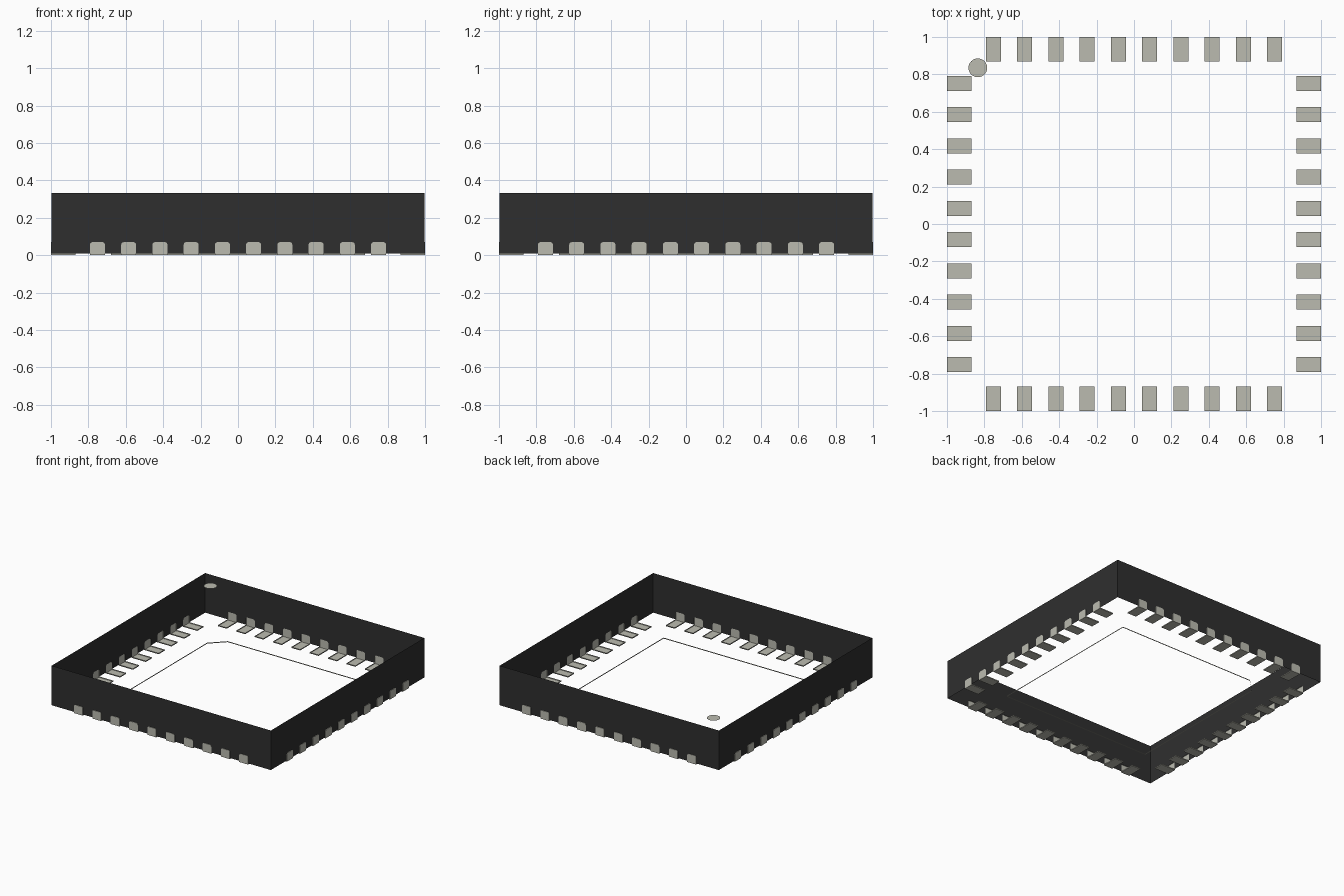
import bpy, math
from mathutils import Matrix, Vector

if "Cube" in bpy.data.objects:
    bpy.data.objects.remove(bpy.data.objects["Cube"], do_unlink=True)

PINS, PITCH = 10, 0.167          # contacts per side
HALF, LENGTH = 0.04, 0.131       # contact half width and depth
TAB_H, ROUND = 0.07, 0.014       # contact end face height and corner radius
WALL, BASE, TOP = 0.996, 0.008, 0.333
PAD, CHAMFER = 0.68, 0.11


def material(name, color):
    m = bpy.data.materials.new(name)
    m.use_nodes = True
    m.diffuse_color = (*color, 1)
    m.node_tree.nodes["Principled BSDF"].inputs["Base Color"].default_value = (*color, 1)
    return m


black = material("black_plastic", (0.028, 0.028, 0.028))
metal = material("grey_metal", (0.5, 0.5, 0.435))


def add_object(name, polygons, mat, turn=0):
    """Make a mesh from a list of polygons, turned in quarter steps about z."""
    rot = Matrix.Rotation(turn * math.pi / 2, 3, 'Z')
    verts, faces = [], []
    for poly in polygons:
        faces.append(range(len(verts), len(verts) + len(poly)))
        verts += [rot @ Vector(p) for p in poly]
    mesh = bpy.data.meshes.new(name)
    mesh.from_pydata(verts, [], [list(f) for f in faces])
    mesh.materials.append(mat)
    obj = bpy.data.objects.new(name, mesh)
    bpy.context.collection.objects.link(obj)
    return obj


def ribbon(path, offset):
    """Quads that sweep a path along an offset."""
    pts = [Vector(p) for p in path]
    d = Vector(offset)
    return [(a, a + d, b + d, b) for a, b in zip(pts, pts[1:])]


def tab_outline(cx, y, bottom):
    """Upright tab outline with rounded top corners, left to right."""
    pts = [(cx - HALF, y, bottom)]
    for side, start in ((-1, math.pi), (1, math.pi / 2)):
        for i in range(5):
            a = start - i * math.pi / 8
            pts.append((cx + side * (HALF - ROUND) + ROUND * math.cos(a), y,
                        TAB_H - ROUND + ROUND * math.sin(a)))
    return pts + [(cx + HALF, y, bottom)]


def contact(cx):
    """Bent contact: end face, its rim, bottom plate and plate edge."""
    front = tab_outline(cx, -1, 0)
    l, r, inner = cx - HALF, cx + HALF, LENGTH - 1
    plate = [(l, -1, 0), (l, inner, 0), (r, inner, 0), (r, -1, 0)]
    rim = [q[::-1] for q in ribbon(front, (0, 1 - WALL, 0))]
    return [front[::-1], plate] + rim + ribbon(plate, (0, 0, BASE))


centres = [(i - (PINS - 1) / 2) * PITCH for i in range(PINS)]

# Four walls notched around the contacts, and the contacts themselves
for turn, side in enumerate(("front", "left", "back", "right")):
    wall = [(-WALL, -WALL, BASE)]
    for cx in centres:
        wall += tab_outline(cx, -WALL, BASE)
    wall += [(WALL, -WALL, BASE), (WALL, -WALL, TOP), (-WALL, -WALL, TOP)]
    add_object(side + "_wall", [wall], black, turn)
    add_object(side + "_contacts", [p for cx in centres for p in contact(cx)], metal, turn)

# Edge of the central pad with one chamfered corner
edge = [(-PAD, -PAD, 0), (-PAD, PAD - CHAMFER, 0), (CHAMFER - PAD, PAD, 0),
        (PAD, PAD, 0), (PAD, -PAD, 0), (-PAD, -PAD, 0)]
add_object("central_pad_edge", ribbon(edge, (0, 0, BASE)), metal)

# Round corner marker level with the top
angles = [i * math.tau / 32 for i in range(32)]
add_object("corner_marker", [[(-0.835 + 0.05 * math.cos(a), 0.835 + 0.05 * math.sin(a), TOP)
                              for a in angles]], metal)
